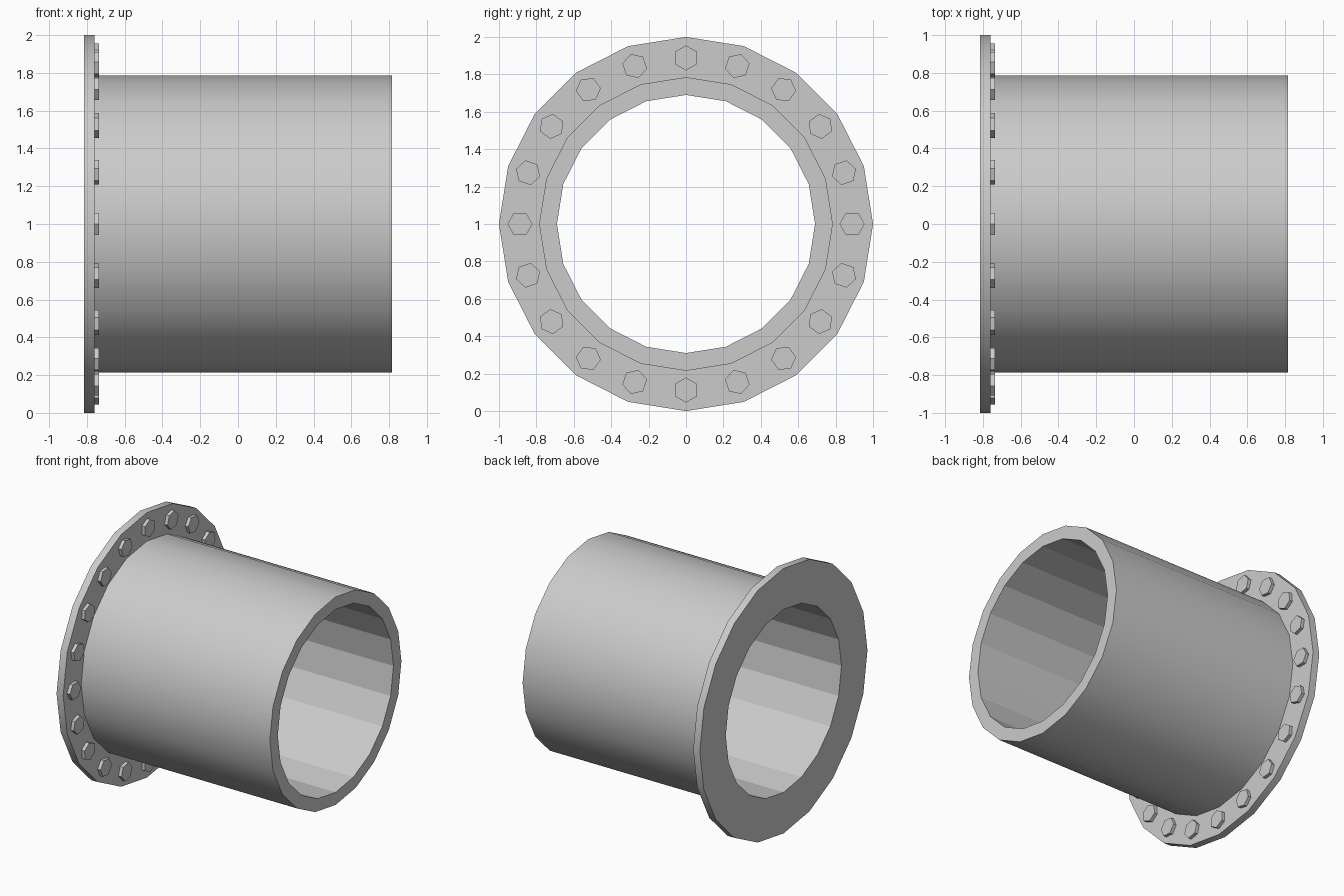
import bpy, bmesh
from math import cos, sin, pi

if "Cube" in bpy.data.objects:
    bpy.data.objects.remove(bpy.data.objects["Cube"])

SIDES = 20
CENTRE_Z = 1.0


def add_object(name, bm):
    bmesh.ops.recalc_face_normals(bm, faces=bm.faces[:])
    mesh = bpy.data.meshes.new(name)
    bm.to_mesh(mesh)
    bm.free()
    obj = bpy.data.objects.new(name, mesh)
    bpy.context.collection.objects.link(obj)
    obj.location.z = CENTRE_Z
    return obj


# Flanged pipe: closed profile (x, radius, smooth band to next point) spun about x
profile = [
    (-0.815, 0.69, False),   # flange back face
    (-0.815, 1.00, True),    # flange rim
    (-0.76, 1.00, False),    # flange front face
    (-0.76, 0.785, True),    # pipe outside
    (0.815, 0.785, False),   # pipe end
    (0.815, 0.69, False),    # faceted bore
]
bm = bmesh.new()
rings = []
for x, r, _ in profile:
    rings.append([bm.verts.new((x, r * cos(2 * pi * i / SIDES), r * sin(2 * pi * i / SIDES)))
                  for i in range(SIDES)])
for k, (_, _, smooth) in enumerate(profile):
    a, b = rings[k], rings[(k + 1) % len(rings)]
    for i in range(SIDES):
        j = (i + 1) % SIDES
        face = bm.faces.new((a[i], a[j], b[j], b[i]))
        face.smooth = smooth
# Keep the profile corners sharp
for e in bm.edges:
    if abs(e.verts[0].co.x - e.verts[1].co.x) < 1e-5:
        e.smooth = False
add_object("flanged_pipe", bm)


# Hexagonal bolt heads around the flange, each with a corner pointing outward
def bolt_head(index, ring_radius=0.888, radius=0.067, x0=-0.762, x1=-0.735):
    t = 2 * pi * index / SIDES
    cy, cz = ring_radius * cos(t), ring_radius * sin(t)
    bm = bmesh.new()
    base, top = [[bm.verts.new((x, cy + radius * cos(t + k * pi / 3),
                                cz + radius * sin(t + k * pi / 3)))
                  for k in range(6)] for x in (x0, x1)]
    bm.faces.new(base)
    bm.faces.new(top)
    for k in range(6):
        j = (k + 1) % 6
        bm.faces.new((base[k], base[j], top[j], top[k]))
    add_object(f"bolt_head_{index + 1:02d}", bm)


for i in range(SIDES):
    bolt_head(i)
